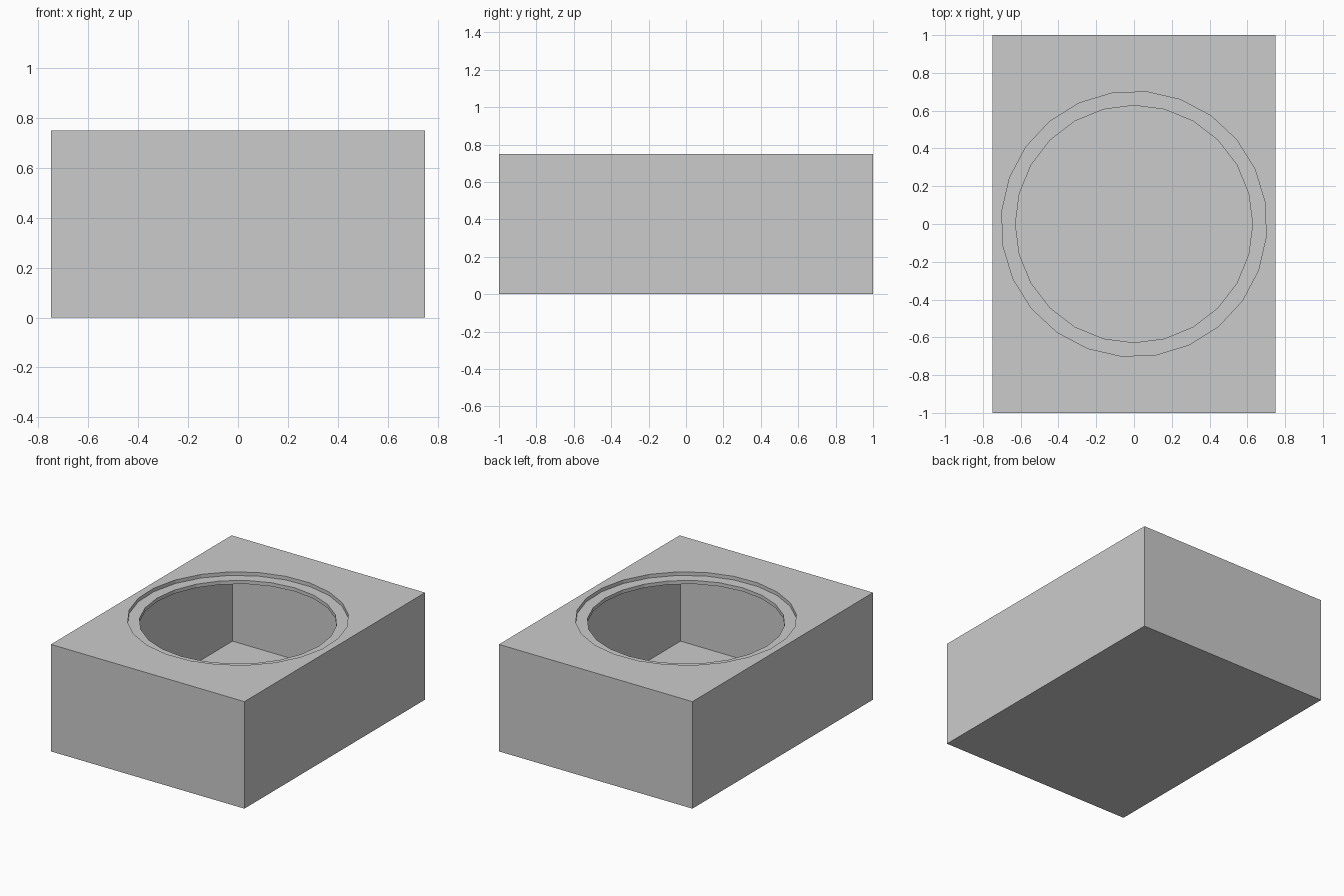
import bpy
import math

if "Cube" in bpy.data.objects:
    bpy.data.objects.remove(bpy.data.objects["Cube"])

WALL = 0.025
W, D, H = 1.5, 2.0, 0.75


def box(name, size, z0, z1):
    bpy.ops.mesh.primitive_cube_add(size=1, location=(0, 0, (z0 + z1) / 2))
    ob = bpy.context.object
    ob.name = name
    ob.scale = (size[0], size[1], z1 - z0)
    bpy.ops.object.transform_apply(location=True, rotation=True, scale=True)
    return ob


def disc(name, radius, z0, z1, turn=0.0):
    bpy.ops.mesh.primitive_cylinder_add(
        vertices=24, radius=radius, depth=z1 - z0,
        location=(0, 0, (z0 + z1) / 2), rotation=(0, 0, math.radians(turn)))
    ob = bpy.context.object
    ob.name = name
    bpy.ops.object.transform_apply(location=True, rotation=True, scale=True)
    return ob


# Outer shell
body = box("hollow_box", (W, D), 0, H)

# Room inside, round opening, and shallow seat around the opening
cutters = [
    box("cavity_cutter", (W - 2 * WALL, D - 2 * WALL), WALL, H - 2 * WALL),
    disc("opening_cutter", 0.628, H - 0.2, H + 0.1),
    disc("rim_seat_cutter", 0.703, H - WALL, H + 0.1, 9.5),
]

for cutter in cutters:
    mod = body.modifiers.new(cutter.name, 'BOOLEAN')
    mod.operation = 'DIFFERENCE'
    mod.solver = 'EXACT'
    mod.object = cutter
    cutter.hide_render = True
    cutter.display_type = 'WIRE'

# Bake the cuts and drop the helpers
bpy.ops.object.select_all(action='DESELECT')
body.select_set(True)
bpy.context.view_layer.objects.active = body
for cutter in cutters:
    bpy.ops.object.modifier_apply(modifier=cutter.name)
    bpy.data.objects.remove(cutter, do_unlink=True)
